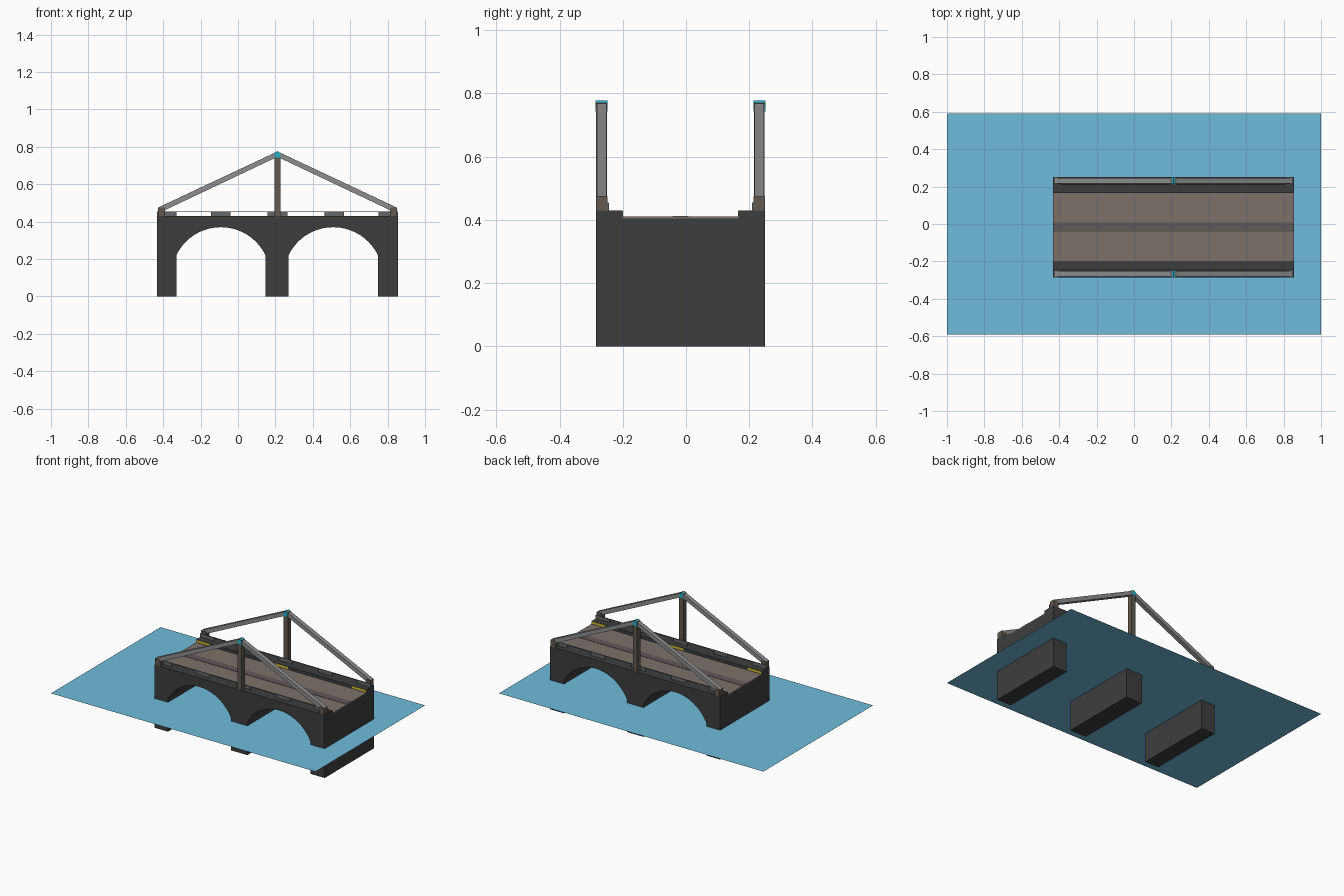
import bpy, bmesh, math

if "Cube" in bpy.data.objects:
    bpy.data.objects.remove(bpy.data.objects["Cube"])

X0, X1 = -0.433, 0.855          # bridge ends
XC = (X0 + X1) / 2              # bridge middle
YC, HW = -0.0175, 0.2675        # bridge centre line and half width
DECK, CURB = 0.41, 0.43


def material(name, rgb):
    m = bpy.data.materials.new(name)
    m.diffuse_color = (*rgb, 1)
    m.use_nodes = True
    m.node_tree.nodes["Principled BSDF"].inputs["Base Color"].default_value = m.diffuse_color
    return m


DARK = material("dark_stone", (0.048, 0.048, 0.048))
ROAD = material("road_brown", (0.2, 0.165, 0.145))
STRIPE = material("stripe_brown", (0.12, 0.1, 0.095))
WOOD = material("post_brown", (0.12, 0.1, 0.08))
STEEL = material("beam_grey", (0.27, 0.27, 0.27))
PANEL = material("panel_grey", (0.13, 0.14, 0.14))
WATER = material("water_blue", (0.16, 0.5, 0.72))
CYAN = material("cap_cyan", (0.02, 0.45, 0.6))
YELLOW = material("marker_yellow", (0.7, 0.55, 0.03))


def prism(name, profile, y0, y1, mat):
    """Extrude an x-z outline from y0 to y1."""
    bm = bmesh.new()
    face = bm.faces.new([bm.verts.new((x, y0, z)) for x, z in profile])
    ext = bmesh.ops.extrude_face_region(bm, geom=[face])
    verts = [v for v in ext["geom"] if isinstance(v, bmesh.types.BMVert)]
    bmesh.ops.translate(bm, verts=verts, vec=(0, y1 - y0, 0))
    bmesh.ops.recalc_face_normals(bm, faces=bm.faces)
    me = bpy.data.meshes.new(name)
    bm.to_mesh(me)
    bm.free()
    me.materials.append(mat)
    ob = bpy.data.objects.new(name, me)
    bpy.context.collection.objects.link(ob)
    return ob


def box(name, x0, x1, y0, y1, z0, z1, mat):
    return prism(name, [(x0, z0), (x1, z0), (x1, z1), (x0, z1)], y0, y1, mat)


def arch(x0, x1, spring=0.22, apex=0.37, n=20):
    """Opening outline: up the left pier, over the arc, down the right pier."""
    h, rise, c = (x1 - x0) / 2, apex - spring, (x0 + x1) / 2
    r = (h * h + rise * rise) / (2 * rise)
    a = math.asin(h / r)
    arc = [(c + r * math.sin(-a + 2 * a * i / n),
            apex - r + r * math.cos(-a + 2 * a * i / n)) for i in range(n + 1)]
    return [(x0, 0)] + arc + [(x1, 0)]


# Water sheet
bpy.ops.mesh.primitive_plane_add(size=2, location=(0, 0, 0.2))
water = bpy.context.object
water.name = "water"
water.scale = (1, 0.592, 1)
water.data.materials.append(WATER)

# Stone body with two arches
outline = ([(X0, 0)] + arch(-0.33, 0.147) + arch(0.27, 0.748)
           + [(X1, 0), (X1, 0.405), (X0, 0.405)])
prism("arch_body", outline, YC - HW, YC + HW, DARK)

# Roadway and centre stripe
box("roadway", X0, X1, YC - 0.184, YC + 0.184, 0.405, DECK, ROAD)
box("centre_stripe", X0, X1, YC - 0.025, YC + 0.025, DECK, DECK + 0.002, STRIPE)

for side, s in (("front", -1), ("back", 1)):
    def yr(a, b):
        return sorted((YC + s * a, YC + s * b))

    # Raised curb with yellow markers on its inner face
    box(side + "_curb", X0, X1, *yr(0.184, HW), 0.405, CURB, DARK)
    for i, x in enumerate((X0 + 0.055, XC, X1 - 0.055)):
        box(f"{side}_marker_{i}", x - 0.052, x + 0.052, *yr(0.182, 0.184),
            0.413, 0.428, YELLOW)

    # Low parapet: spaced panels under a thin rail
    for i in range(5):
        x = X0 + 0.0525 + i * (X1 - X0 - 0.105) / 4
        x = {1: -0.092, 3: 0.515}.get(i, x)
        box(f"{side}_panel_{i}", x - 0.0525, x + 0.0525, *yr(0.226, 0.231),
            CURB, 0.455, PANEL)
    box(side + "_rail", X0, X1, *yr(0.226, 0.231), 0.451, 0.455, PANEL)

    # King post with cyan cap
    yo, yi = HW, HW - 0.036
    box(side + "_king_post", XC - 0.016, XC + 0.016, *yr(yi + 0.001, yo - 0.001),
        CURB, 0.77, WOOD)
    prism(side + "_cap", [(XC - 0.015, 0.742), (XC + 0.015, 0.742),
                          (XC + 0.015, 0.766), (XC, 0.777), (XC - 0.015, 0.766)],
          *yr(yi - 0.001, yo + 0.001), CYAN)

    # End posts and sloping beams
    for end, d in (("left", -1), ("right", 1)):
        xe = X0 if d < 0 else X1
        xa, xb = sorted((xe - d * 0.004, xe - d * 0.042))
        box(f"{side}_{end}_end_post", xa, xb, *yr(yi, yo), CURB, 0.474, WOOD)
        prism(f"{side}_{end}_beam",
              [(xe - d * 0.004, 0.474), (XC, 0.775), (XC, 0.746),
               (xe - d * 0.044, 0.462)], *yr(yi + 0.003, yo - 0.003), STEEL)
